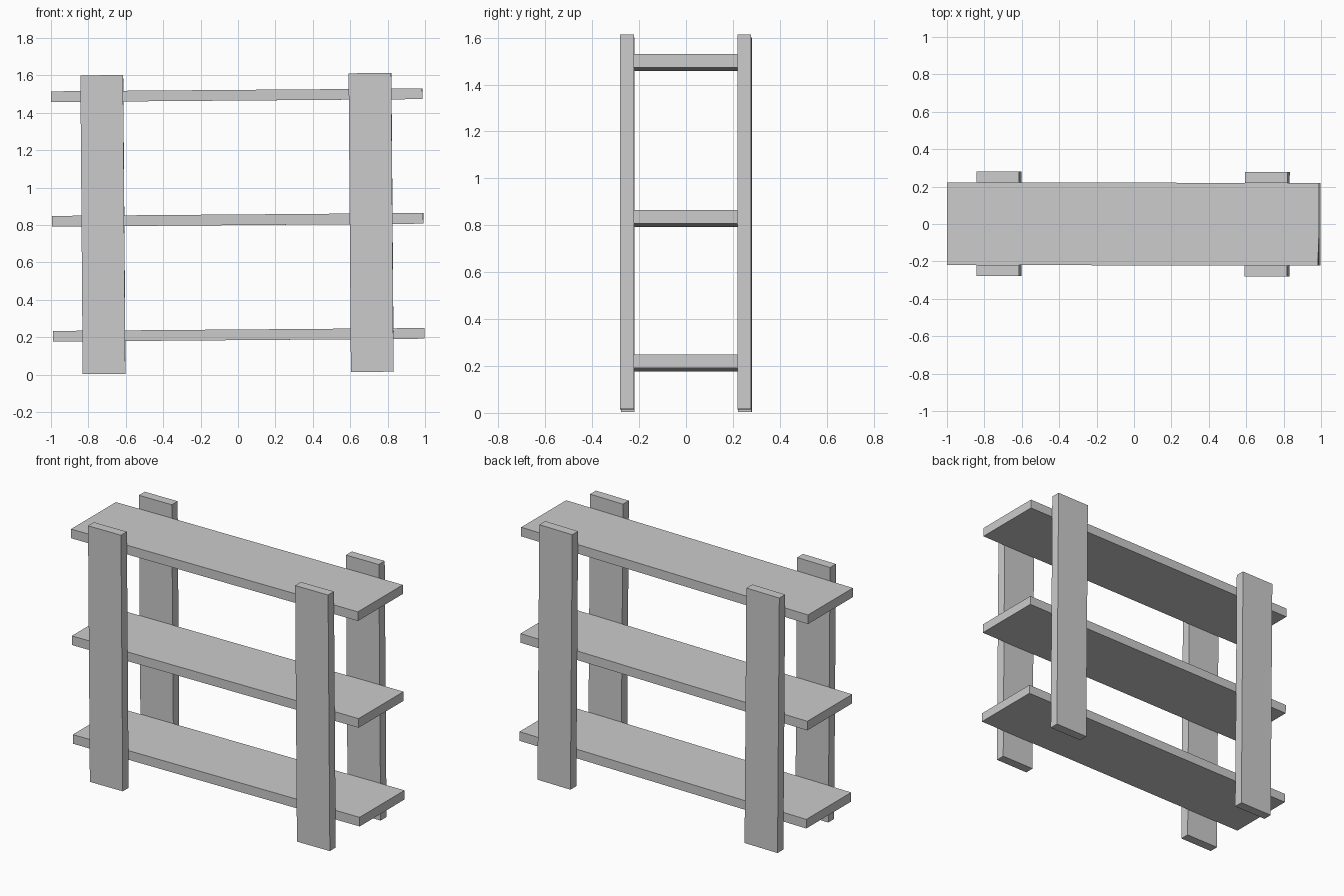
import bpy
from mathutils import Euler, Vector

default = bpy.data.objects.get("Cube")
if default:
    bpy.data.objects.remove(default, do_unlink=True)

# Single grey finish
grey = bpy.data.materials.new("plain_grey")
grey.use_nodes = True
colour = (0.6, 0.6, 0.6, 1)
grey.diffuse_color = colour
grey.node_tree.nodes["Principled BSDF"].inputs["Base Color"].default_value = colour

# The whole frame leans very slightly about its centre
LEAN = Euler((0, -0.0078, -0.002))
PIVOT = Vector((0, 0, 0.808))


def board(name, centre, size):
    """Box board placed in the leaning frame."""
    bpy.ops.mesh.primitive_cube_add(size=1)
    obj = bpy.context.object
    obj.name = name
    obj.scale = size
    bpy.ops.object.transform_apply(location=False, rotation=False, scale=True)
    obj.rotation_euler = LEAN
    obj.location = PIVOT + LEAN.to_matrix() @ (Vector(centre) - PIVOT)
    obj.data.materials.append(grey)


# Three long shelves
for level, x, z in (("bottom", 0, 0.213), ("middle", -0.002, 0.828), ("top", -0.002, 1.494)):
    board(level + "_shelf", (x, 0, z), (1.986, 0.442, 0.057))

# Four flat posts, outside the front and back edges of the shelves
for side, x in (("right", -0.722), ("left", 0.712)):
    for end, y in (("front", -0.25), ("back", 0.25)):
        board(f"{end}_{side}_post", (x, y, PIVOT.z), (0.228, 0.058, 1.597))
